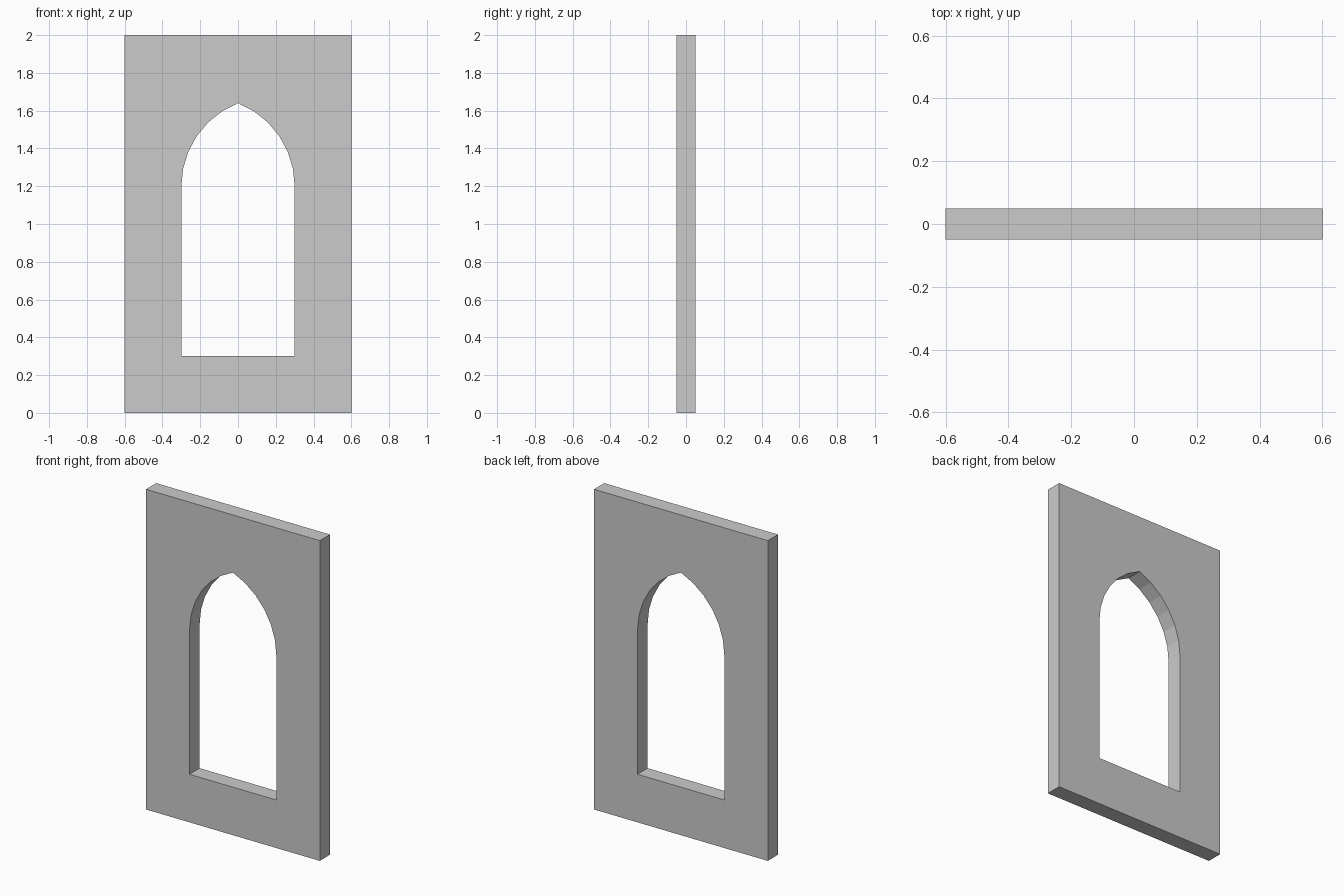
import bpy, bmesh, math

if "Cube" in bpy.data.objects:
    bpy.data.objects.remove(bpy.data.objects["Cube"])

HALF_W, HEIGHT, DEPTH = 0.6, 2.0, 0.1        # wall panel
OPEN_W, SILL, SPRING = 0.3, 0.3, 1.2         # opening half width, sill and arch start
RADIUS, STEPS = 0.4727, 6                    # pointed arch


def add_loop(curve, points):
    spline = curve.splines.new('POLY')
    spline.points.add(len(points) - 1)
    for p, (x, z) in zip(spline.points, points):
        p.co = (x, z, 0, 1)
    spline.use_cyclic_u = True


# Right half of the arch, from the springing line to the apex
cx = OPEN_W - RADIUS
sweep = math.acos(-cx / RADIUS)
arch = [(cx + RADIUS * math.cos(sweep * i / STEPS),
         SPRING + RADIUS * math.sin(sweep * i / STEPS)) for i in range(STEPS + 1)]
arch[-1] = (0.0, arch[-1][1])
arch += [(-x, z) for x, z in reversed(arch[:-1])]

# Wall outline with the arched window cut out of it
curve = bpy.data.curves.new("arched_wall_panel", 'CURVE')
curve.dimensions = '2D'
curve.fill_mode = 'BOTH'
curve.extrude = DEPTH / 2
add_loop(curve, [(-HALF_W, 0), (HALF_W, 0), (HALF_W, HEIGHT), (-HALF_W, HEIGHT)])
add_loop(curve, [(-OPEN_W, SILL), (OPEN_W, SILL)] + arch)

wall = bpy.data.objects.new("arched_wall_panel", curve)
bpy.context.collection.objects.link(wall)
wall.rotation_euler.x = math.pi / 2          # stand the panel upright

# Turn into a clean, flat-shaded mesh
bpy.context.view_layer.objects.active = wall
wall.select_set(True)
bpy.ops.object.convert(target='MESH')
bpy.ops.object.transform_apply(location=False, rotation=True, scale=False)
wall = bpy.context.object
bm = bmesh.new()
bm.from_mesh(wall.data)
bmesh.ops.remove_doubles(bm, verts=bm.verts, dist=1e-4)
bmesh.ops.recalc_face_normals(bm, faces=bm.faces)
for face in bm.faces:
    face.smooth = False
bm.to_mesh(wall.data)
bm.free()
